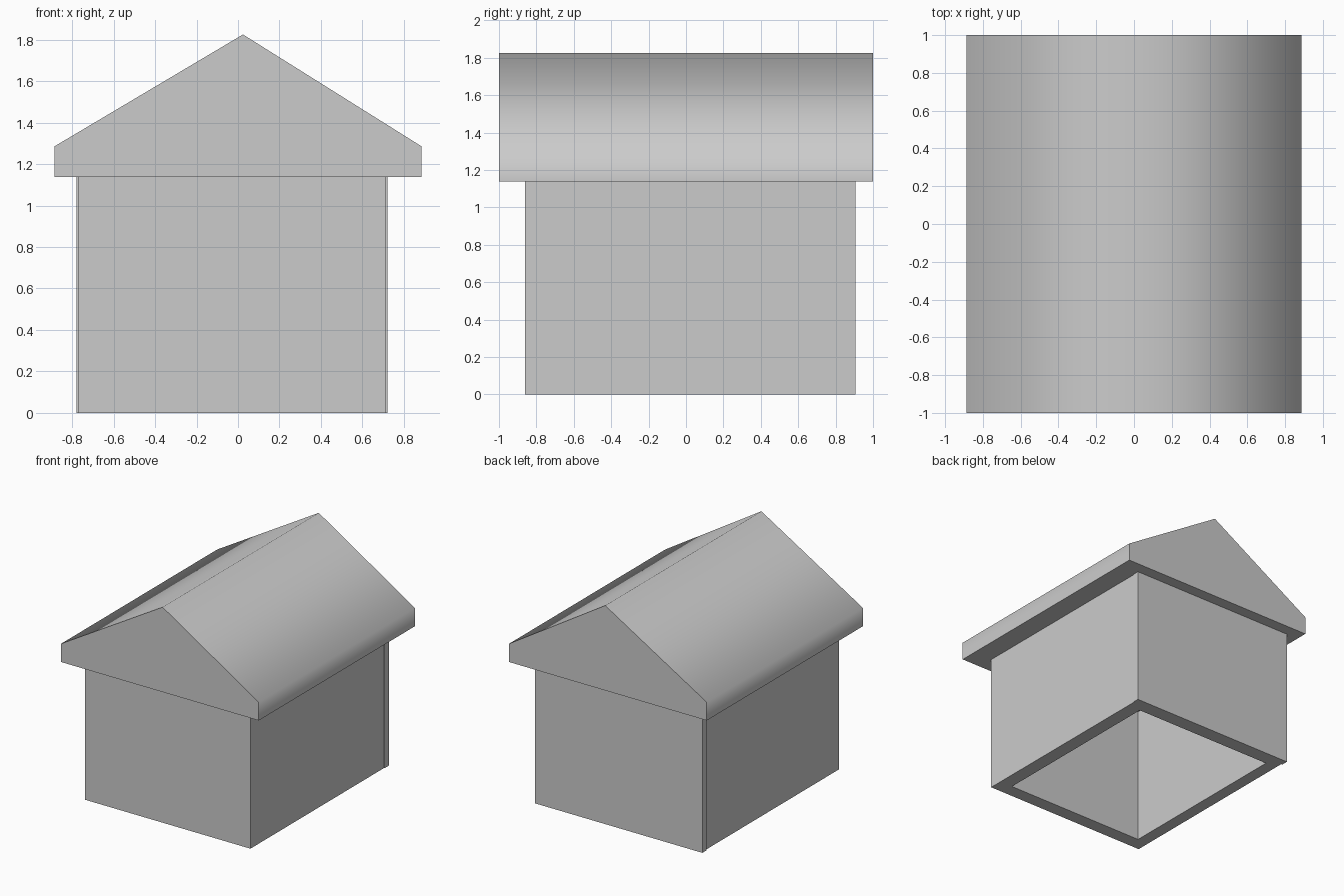
import bpy, bmesh, math

if "Cube" in bpy.data.objects:
    bpy.data.objects.remove(bpy.data.objects["Cube"])


def prism(name, loops, axis, lo, hi):
    """Extrude an outline (or matching outer + inner outlines) along y or z."""
    bm = bmesh.new()

    def point(a, b, h):
        return (a, h, b) if axis == 'y' else (a, b, h)

    rings = [[[bm.verts.new(point(a, b, h)) for a, b in loop] for loop in loops]
             for h in (lo, hi)]
    n = len(loops[0])
    for i in range(n):
        j = (i + 1) % n
        for k in range(len(loops)):
            bm.faces.new((rings[0][k][i], rings[0][k][j], rings[1][k][j], rings[1][k][i]))
        if len(loops) == 2:
            for outer, inner in rings:
                bm.faces.new((outer[i], outer[j], inner[j], inner[i]))
    if len(loops) == 1:
        for ring in rings:
            bm.faces.new(ring[0])
    bmesh.ops.recalc_face_normals(bm, faces=bm.faces)
    mesh = bpy.data.meshes.new(name)
    bm.to_mesh(mesh)
    bm.free()
    obj = bpy.data.objects.new(name, mesh)
    bpy.context.collection.objects.link(obj)
    return obj


def rect(x0, x1, y0, y1):
    return [(x0, y0), (x1, y0), (x1, y1), (x0, y1)]


EAVE = 1.137

# Hollow walls, open at the bottom
prism("walls", [rect(-0.77, 0.715, -0.862, 0.85),
                rect(-0.67, 0.60, -0.75, 0.785)], 'z', 0, EAVE)

# Slightly wider back panel
prism("back_panel", [rect(-0.78, 0.72, 0.85, 0.905)], 'z', 0, EAVE)

# Gabled roof with upright eaves and a softly shaded ridge
roof = prism("roof", [[(-0.886, EAVE), (0.886, EAVE), (0.886, 1.285),
                       (0.024, 1.825), (-0.886, 1.285)]], 'y', -1, 1)
bpy.ops.object.select_all(action='DESELECT')
roof.select_set(True)
bpy.context.view_layer.objects.active = roof
bpy.ops.object.shade_smooth_by_angle(angle=math.radians(70))
